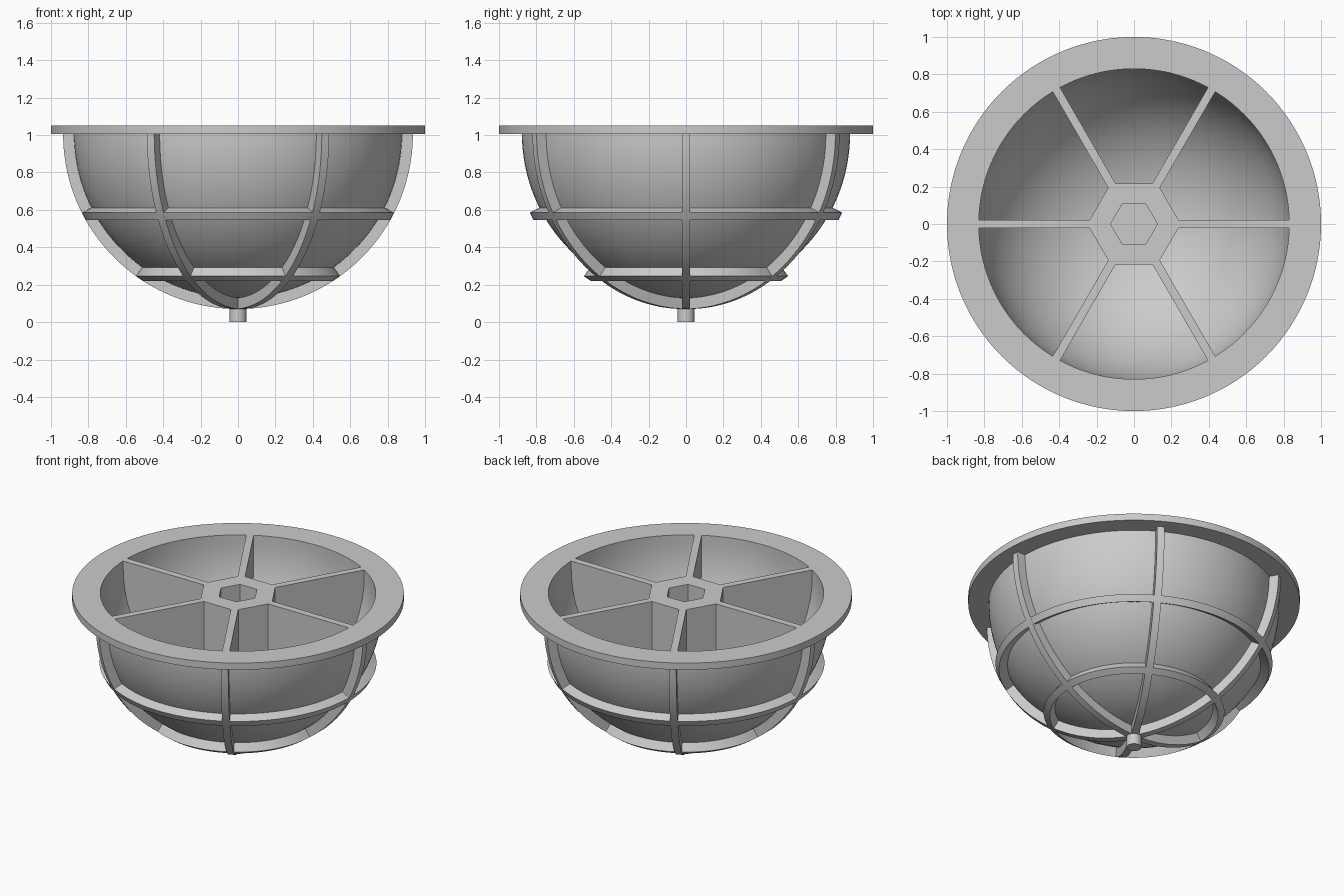
import bpy, bmesh
from math import cos, sin, pi, radians, sqrt
from mathutils import Matrix

cube = bpy.data.objects.get("Cube")
if cube:
    bpy.data.objects.remove(cube, do_unlink=True)

grey = bpy.data.materials.new("plain grey")
grey.use_nodes = True
colour = (0.6, 0.6, 0.6, 1)
grey.diffuse_color = colour
grey.node_tree.nodes["Principled BSDF"].inputs["Base Color"].default_value = colour

CENTRE, TOP = 1.005, 1.05            # height of the sphere centre and of the rim
INNER, OUTER, RIB = 0.83, 0.877, 0.935   # bowl inside, bowl outside, rib radius
WIDTH = 0.045


def arc(radius, start, end, steps):
    """Profile points on the sphere, angles in degrees below the rim."""
    angles = [radians(start + (end - start) * i / steps) for i in range(steps + 1)]
    return [(radius * cos(a), CENTRE - radius * sin(a)) for a in angles]


def finish(bm, name):
    bmesh.ops.remove_doubles(bm, verts=bm.verts, dist=1e-5)
    bmesh.ops.recalc_face_normals(bm, faces=bm.faces)
    mesh = bpy.data.meshes.new(name)
    bm.to_mesh(mesh)
    bm.free()
    mesh.materials.append(grey)
    mesh.shade_smooth()
    mesh.set_sharp_from_angle(angle=radians(30))
    obj = bpy.data.objects.new(name, mesh)
    bpy.context.collection.objects.link(obj)
    return obj


def lathe(name, profile, sides):
    """Revolve a closed (radius, height) profile around z."""
    bm = bmesh.new()
    rings = [[bm.verts.new((r * cos(2 * pi * i / sides), r * sin(2 * pi * i / sides), z))
              for r, z in profile] for i in range(sides)]
    n = len(profile)
    for i in range(sides):
        a, b = rings[i], rings[(i + 1) % sides]
        for j in range(n):
            k = (j + 1) % n
            if profile[j][0] > 0 or profile[k][0] > 0:
                bm.faces.new((a[j], b[j], b[k], a[k]))
    return finish(bm, name)


# Hemispherical bowl and flat rim
lathe("bowl", [(INNER, TOP - 0.01)] + arc(INNER, 0, 90, 32) + arc(OUTER, 90, 0, 32)
      + [(OUTER, TOP - 0.01)], 128)
lathe("rim", [(INNER, CENTRE), (1, CENTRE), (1, TOP), (INNER, TOP)], 128)

# Two raised hoops with radial sides
for name, angle in (("upper_hoop", 28.1), ("lower_hoop", 55.7)):
    lathe(name, arc(RIB, angle - 1.4, angle + 1.4, 2)
          + arc(OUTER - 0.02, angle + 1.4, angle - 1.4, 2), 128)

# Hexagonal hub with socket
lathe("hub", [(0, 0.5), (0.125, 0.5), (0.125, TOP), (0.25, TOP), (0.25, 0.19), (0, 0.19)], 6)

# Six webs, each an inner wall joined to an outer rib
web = ([(0.21, TOP), (INNER + 0.01, TOP), (INNER + 0.01, TOP - 0.02), (RIB, TOP - 0.02)]
       + arc(RIB, 0, 90, 40) + [(0, 0.15), (0.21, 0.18)])
for i in range(6):
    bm = bmesh.new()
    face = bm.faces.new([bm.verts.new((r, -WIDTH / 2, z)) for r, z in web])
    side = bmesh.ops.extrude_face_region(bm, geom=[face])["geom"]
    bmesh.ops.translate(bm, vec=(0, WIDTH, 0),
                        verts=[v for v in side if isinstance(v, bmesh.types.BMVert)])
    bmesh.ops.rotate(bm, verts=bm.verts, matrix=Matrix.Rotation(i * pi / 3, 3, "Z"))
    finish(bm, f"web_{i + 1}")

# Small peg underneath
lathe("peg", [(0, 0), (0.045, 0), (0.045, 0.1), (0, 0.1)], 32)
